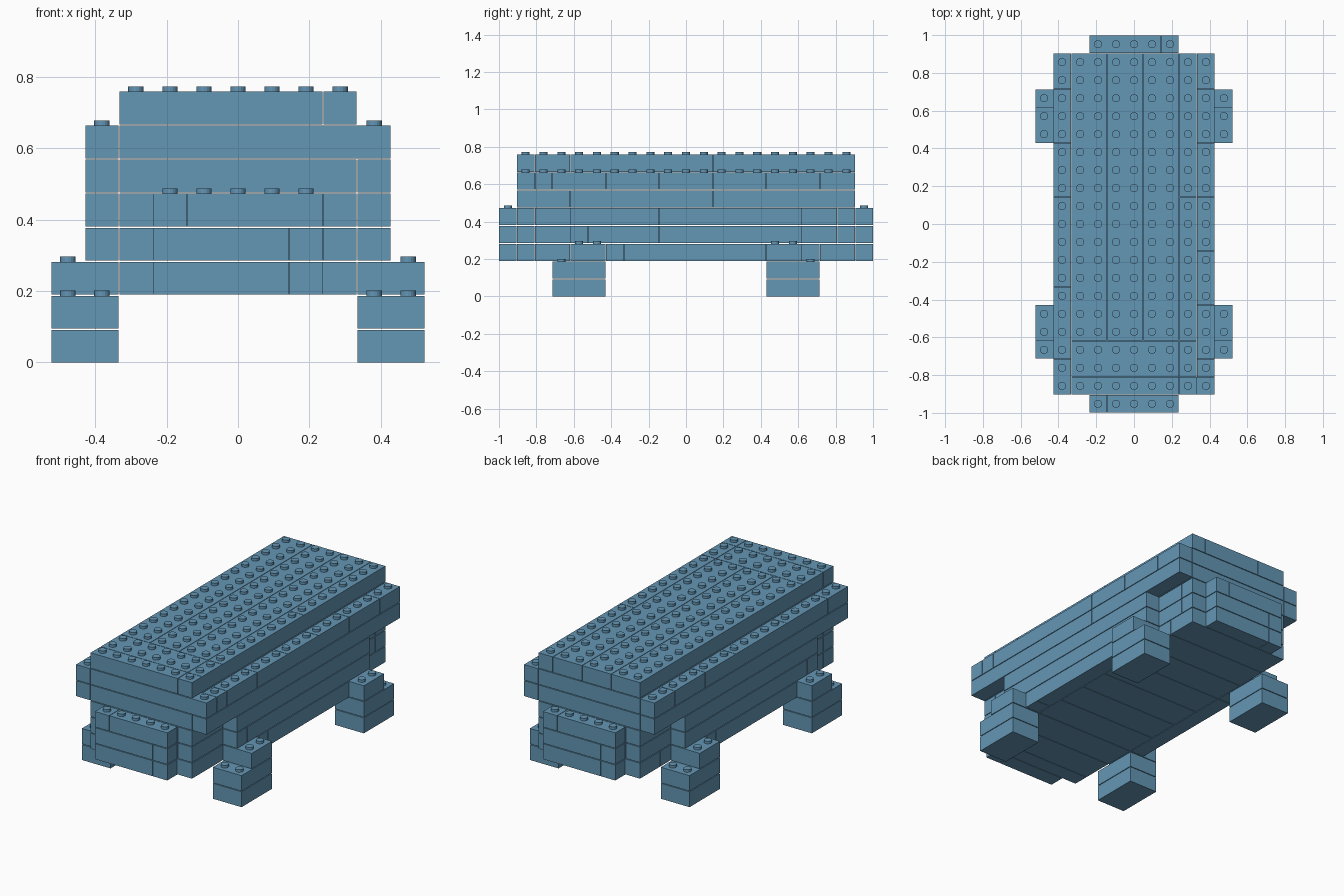
import bpy, bmesh
from mathutils import Matrix

if "Cube" in bpy.data.objects:
    bpy.data.objects.remove(bpy.data.objects["Cube"])

U = 2 / 21          # one stud pitch, also one layer height
GAP = 0.0015        # hairline joint around each brick
STUD_R, STUD_H = 0.0215, 0.015

blue = bpy.data.materials.new("steel_blue")
blue.diffuse_color = (0.127, 0.305, 0.46, 1)
blue.use_nodes = True
blue.node_tree.nodes["Principled BSDF"].inputs["Base Color"].default_value = blue.diffuse_color


def finish(name, bm):
    mesh = bpy.data.meshes.new(name)
    bm.to_mesh(mesh)
    bm.free()
    mesh.materials.append(blue)
    obj = bpy.data.objects.new(name, mesh)
    bpy.context.collection.objects.link(obj)
    return obj


def add_brick(bm, x0, x1, y0, y1, layer):
    """Block spanning stud units x0..x1, y0..y1 in one layer."""
    z0, z1 = layer * U, (layer + 1) * U - 0.004
    size = ((x1 - x0) * U - 2 * GAP, (y1 - y0) * U - 2 * GAP, z1 - z0)
    mid = ((x0 + x1) / 2 * U, (y0 + y1) / 2 * U, (z0 + z1) / 2)
    bmesh.ops.create_cube(bm, size=1, matrix=Matrix.Translation(mid) @ Matrix.Diagonal((*size, 1)))


def add_column(bm, x0, x1, cuts, layer):
    """Row of bricks along y, split at the given cuts."""
    for y0, y1 in zip(cuts, cuts[1:]):
        add_brick(bm, x0, x1, y0, y1, layer)


def add_row(bm, cuts, y0, y1, layer):
    """Row of bricks along x, split at the given cuts."""
    for x0, x1 in zip(cuts, cuts[1:]):
        add_brick(bm, x0, x1, y0, y1, layer)


def studs(name, xs, ys, layer):
    bm = bmesh.new()
    z = (layer + 1) * U - 0.004
    for x in xs:
        for y in ys:
            bmesh.ops.create_cone(bm, cap_ends=True, segments=16, radius1=STUD_R, radius2=STUD_R,
                                  depth=STUD_H, matrix=Matrix.Translation((x * U, y * U, z + STUD_H / 2)))
    finish(name, bm)


# Four feet: two full blocks and a shorter step on top
bm = bmesh.new()
for sx in (-1, 1):
    xa, xb = sorted((sx * 3.5, sx * 5.5))
    for sy in (-1, 1):
        for layer, far in ((0, 7.5), (1, 7.5), (2, 6.5)):
            ya, yb = sorted((sy * 4.5, sy * far))
            add_brick(bm, xa, xb, ya, yb, layer)
finish("feet", bm)
studs("foot_toe_studs", (-5, -4, 4, 5), (-7, 7), 1)
studs("foot_step_studs", (-5, 5), (-6, -5, 5, 6), 2)

# Floor: planks across the body, with side fillers between the feet
bm = bmesh.new()
cuts = [-9.5, -8.5, -6.5, -4.5, -2.5, -0.5, 1.5, 3.5, 5.5, 7.5, 9.5]
add_column(bm, -3.5, 3.5, cuts, 2)
add_column(bm, 3.5, 4.5, [-4.5, -3.5, 4.5], 2)
add_column(bm, -4.5, -3.5, [-4.5, 3.5, 4.5], 2)
finish("floor", bm)

# Lower body core and its side walls
bm = bmesh.new()
for layer, cut in ((3, -5.5), (4, -1.5)):
    add_row(bm, [-3.5, 2.5, 3.5], -9.5, -8.5, layer)
    add_brick(bm, -3.5, 3.5, -8.5, 8.5, layer)
    add_row(bm, [-3.5, -2.5, 3.5], 8.5, 9.5, layer)
finish("lower_body", bm)
bm = bmesh.new()
for x in (-4.5, 3.5):
    add_column(bm, x, x + 1, [-6.5, -5.5, -1.5, 6.5], 3)
    add_column(bm, x, x + 1, [-6.5, -1.5, 6.5], 4)
finish("side_walls", bm)

# Narrow nose blocks on both ends
for name, y, flip in (("front_nose", -10.5, 1), ("back_nose", 9.5, -1)):
    bm = bmesh.new()
    for layer, cut in ((2, 1.5), (3, 1.5), (4, -1.5)):
        add_row(bm, [-2.5, cut * flip, 2.5], y, y + 1, layer)
    finish(name, bm)
studs("nose_studs", range(-2, 3), (-10, 10), 4)

# Two-layer overhanging deck
bm = bmesh.new()
add_brick(bm, -3.5, 3.5, -9.5, 9.5, 5)
add_column(bm, 3.5, 4.5, [-9.5, -6.5, 1.5, 9.5], 5)
add_column(bm, -4.5, -3.5, [-9.5, -1.5, 6.5, 9.5], 5)
finish("lower_deck", bm)
bm = bmesh.new()
add_brick(bm, -3.5, 4.5, -9.5, -8.5, 6)
add_brick(bm, -3.5, 3.5, -8.5, 9.5, 6)
add_column(bm, 3.5, 4.5, [-8.5, -7.5, -4.5, -1.5, 1.5, 4.5, 7.5, 9.5], 6)
add_column(bm, -4.5, -3.5, [-9.5, -7.5, -3.5, 1.5, 4.5, 7.5, 9.5], 6)
finish("upper_deck", bm)
studs("deck_studs", (-4, 4), range(-9, 10), 6)

# Studded lid made of long planks
bm = bmesh.new()
add_row(bm, [-3.5, 2.5], -9.5, -8.5, 7)
add_row(bm, [-3.5, 2.5], -8.5, -6.5, 7)
add_row(bm, [-3.5, -1.5, 0.5, 2.5], -6.5, 9.5, 7)
add_column(bm, 2.5, 3.5, [-9.5, -8.5, -6.5, 1.5, 9.5], 7)
finish("lid", bm)
studs("lid_studs", range(-3, 4), range(-9, 10), 7)
